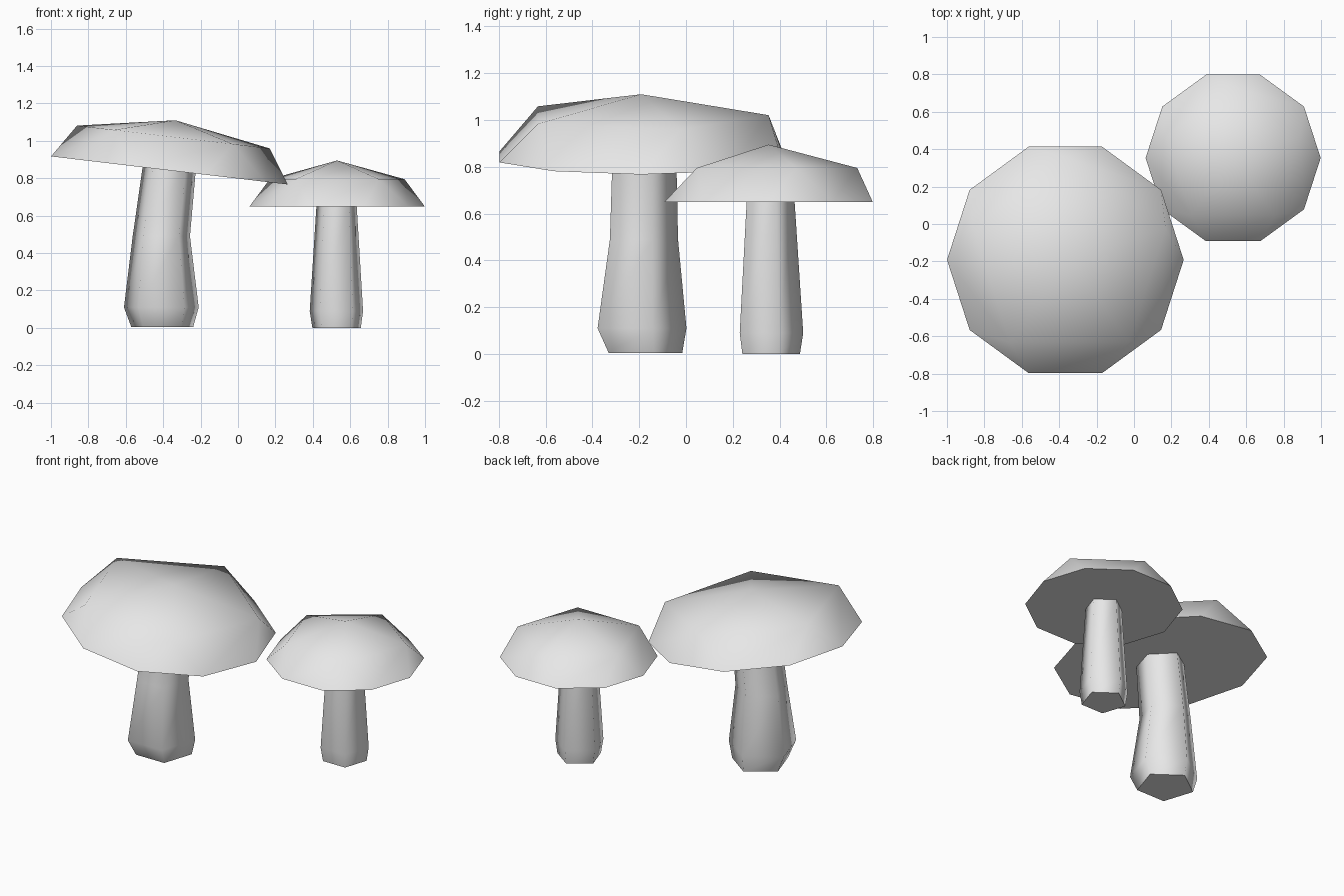
import bpy, bmesh
from math import cos, sin, radians, atan2
from mathutils import Matrix, Vector

cube = bpy.data.objects.get("Cube")
if cube:
    bpy.data.objects.remove(cube, do_unlink=True)

grey = bpy.data.materials.new("light_grey")
grey.use_nodes = True
colour = (0.8, 0.8, 0.8, 1.0)
grey.diffuse_color = colour
grey.node_tree.nodes["Principled BSDF"].inputs["Base Color"].default_value = colour


def ring(bm, sides, radius, centre, start):
    """Regular polygon of vertices around a centre."""
    angles = [radians(start + 360 * i / sides) for i in range(sides)]
    return [bm.verts.new(Vector(centre) + Vector((radius * cos(a), radius * sin(a), 0)))
            for a in angles]


def finish(bm, name, flat_faces, matrix=Matrix()):
    """Smooth shading with a hard edge around the flat end faces."""
    bmesh.ops.recalc_face_normals(bm, faces=bm.faces)
    for face in bm.faces:
        face.smooth = True
    for face in flat_faces:
        for edge in face.edges:
            edge.smooth = False
    mesh = bpy.data.meshes.new(name)
    bm.to_mesh(mesh)
    bm.free()
    mesh.materials.append(grey)
    obj = bpy.data.objects.new(name, mesh)
    obj.matrix_world = matrix
    bpy.context.collection.objects.link(obj)


def make_stem(name, sections):
    """Five-sided stem lofted through (x, y, z, radius) sections."""
    bm = bmesh.new()
    rings = [ring(bm, 5, r, (x, y, z), 18) for x, y, z, r in sections]
    for low, high in zip(rings, rings[1:]):
        for i in range(5):
            j = (i + 1) % 5
            bm.faces.new((low[i], low[j], high[j], high[i]))
    ends = [bm.faces.new(rings[0][::-1]), bm.faces.new(rings[-1])]
    finish(bm, name, ends)


def make_cap(name, centre, rim_radius, mid_radius, mid_height, height, tilt=0):
    """Faceted dome: ten-sided rim, five-sided shoulder and a peak."""
    bm = bmesh.new()
    rim = ring(bm, 10, rim_radius, (0, 0, 0), 0)
    mid = ring(bm, 5, mid_radius, (0, 0, mid_height), 18)
    peak = bm.verts.new((0, 0, height))
    for i in range(5):
        j = (i + 1) % 5
        a, b, c = rim[2 * i], rim[2 * i + 1], rim[(2 * i + 2) % 10]
        bm.faces.new((mid[i], mid[j], peak))
        bm.faces.new((a, b, mid[i]))
        bm.faces.new((b, c, mid[j], mid[i]))
    underside = bm.faces.new(rim[::-1])
    finish(bm, name, [underside],
           Matrix.Translation(centre) @ Matrix.Rotation(tilt, 4, 'Y'))


# Large mushroom, leaning stem and tilted cap
make_stem("large_stem", [(-0.405, -0.19, 0.005, 0.174), (-0.41, -0.208, 0.11, 0.21),
                         (-0.41, -0.195, 0.49, 0.161), (-0.366, -0.192, 0.87, 0.15)])
make_cap("large_cap", (-0.367, -0.192, 0.842), 0.637, 0.545, 0.18, 0.27,
         atan2(0.075, 0.6325))

# Small mushroom, upright
make_stem("small_stem", [(0.527, 0.351, 0, 0.136), (0.526, 0.351, 0.09, 0.15),
                         (0.527, 0.351, 0.67, 0.112)])
make_cap("small_cap", (0.53, 0.353, 0.65), 0.468, 0.379, 0.145, 0.245)
